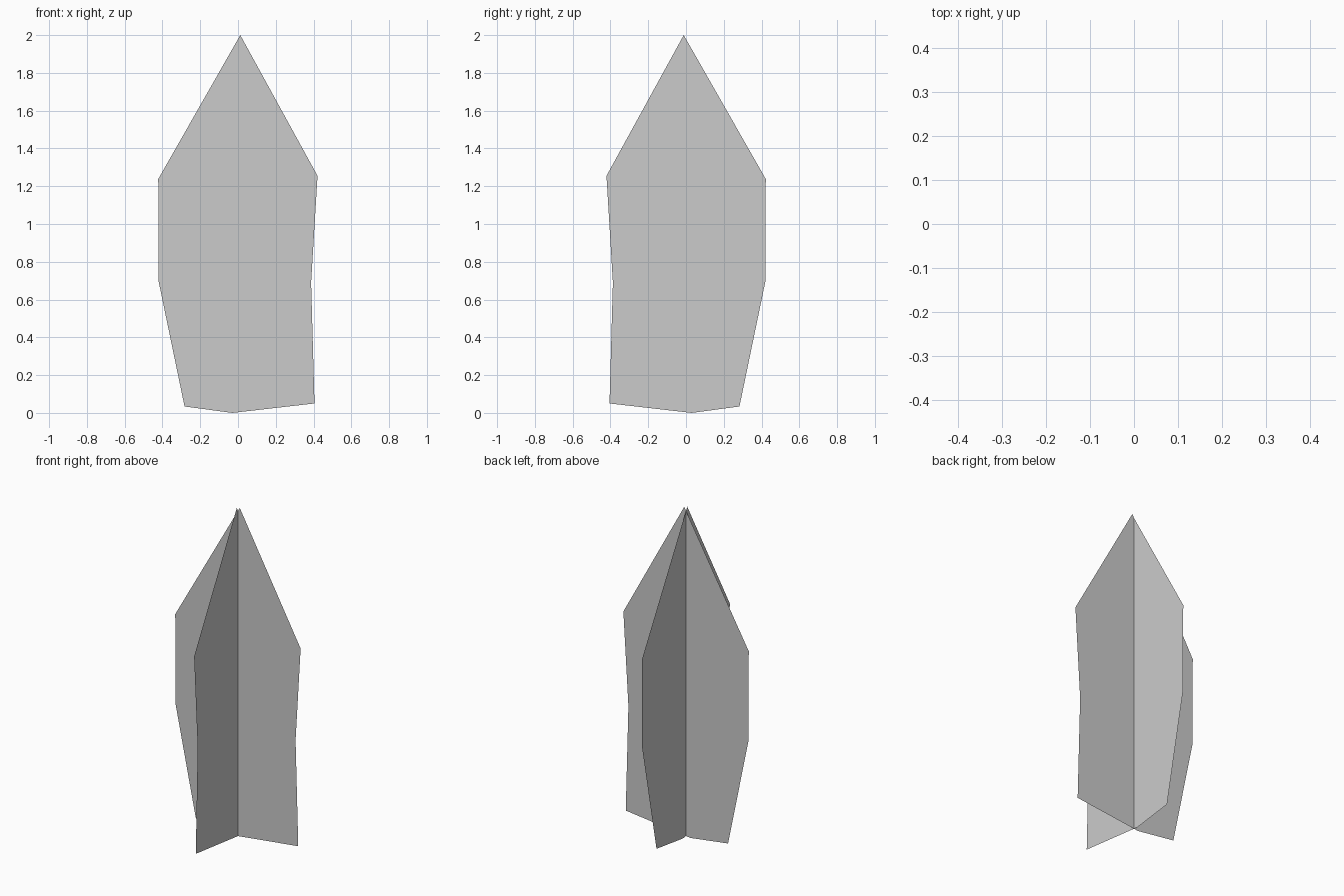
import bpy, math

if "Cube" in bpy.data.objects:
    bpy.data.objects.remove(bpy.data.objects["Cube"])

# Leaf-shaped card outline (across, up)
OUTLINE = [(0.012, 2.0), (-0.424, 1.235), (-0.421, 1.21), (-0.421, 0.70),
           (-0.283, 0.034), (-0.03, 0.0), (0.405, 0.05), (0.387, 0.69),
           (0.421, 1.255)]


def card(name, angle):
    """Flat single-sided card standing upright, turned about z."""
    c, s = math.cos(angle), math.sin(angle)
    mesh = bpy.data.meshes.new(name)
    verts = [(x * c, x * s, z) for x, z in OUTLINE]
    mesh.from_pydata(verts, [], [tuple(range(len(verts)))])
    mesh.update()
    obj = bpy.data.objects.new(name, mesh)
    bpy.context.collection.objects.link(obj)
    return obj


# Two crossed foliage cards at right angles
card("foliage_card_front", 0)
card("foliage_card_side", -math.pi / 2)
